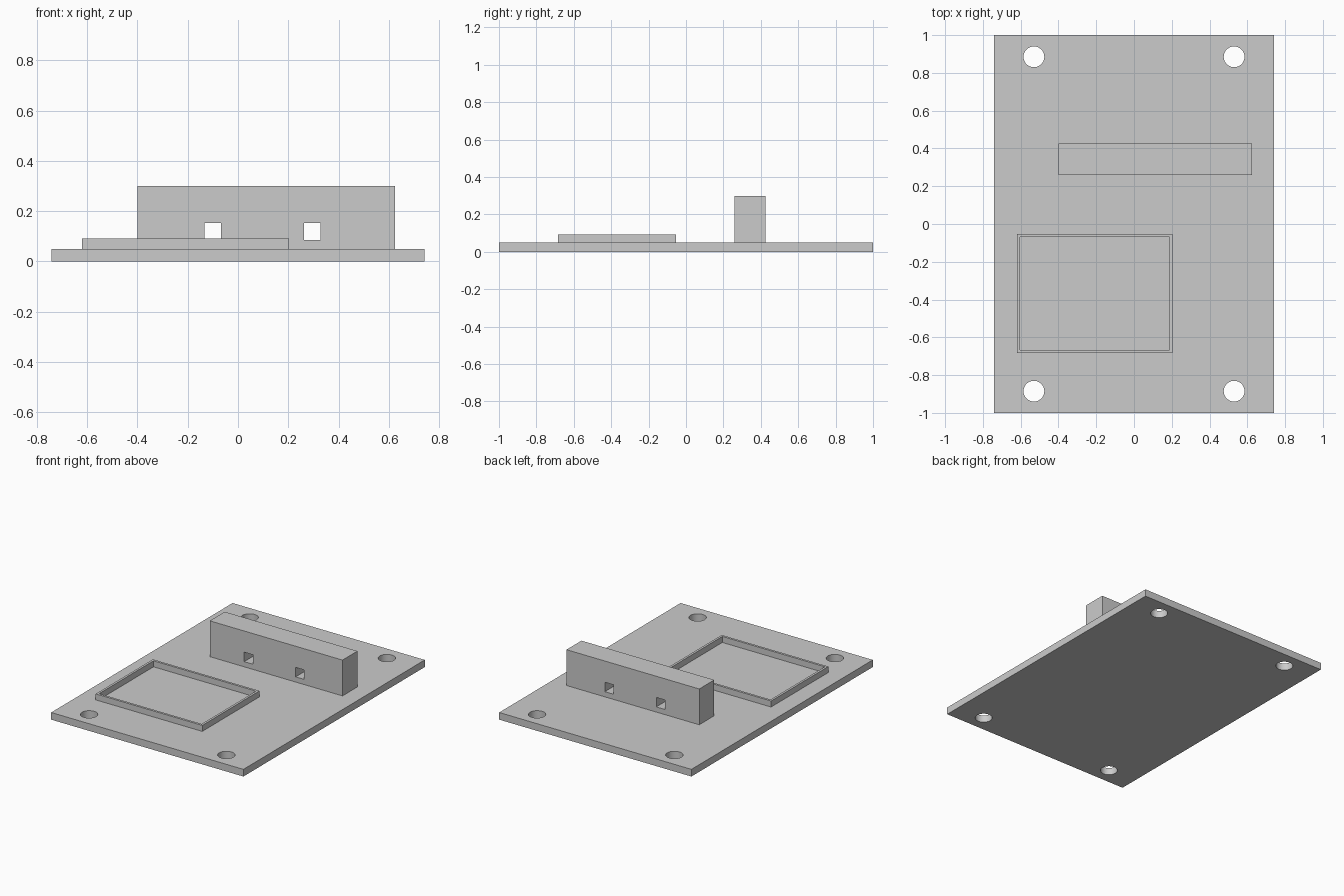
import bpy
import math

default = bpy.data.objects.get("Cube")
if default:
    bpy.data.objects.remove(default, do_unlink=True)

# One grey plastic for the whole model
GREY = (0.6, 0.6, 0.6, 1.0)
grey = bpy.data.materials.new("light grey")
grey.use_nodes = True
grey.diffuse_color = GREY
grey.node_tree.nodes["Principled BSDF"].inputs["Base Color"].default_value = GREY


def box(name, x, y, z):
    """Box spanning the (low, high) pairs x, y, z."""
    bpy.ops.mesh.primitive_cube_add(size=1, location=[sum(r) / 2 for r in (x, y, z)])
    obj = bpy.context.object
    obj.name = obj.data.name = name
    obj.scale = [r[1] - r[0] for r in (x, y, z)]
    bpy.ops.object.transform_apply(location=True, rotation=False, scale=True)
    obj.data.materials.append(grey)
    return obj


def cut(target, cutter):
    """Subtract the cutter from the target and discard it."""
    cutter.hide_render = True
    mod = target.modifiers.new("cut", 'BOOLEAN')
    mod.operation = 'DIFFERENCE'
    mod.solver = 'EXACT'
    mod.object = cutter
    bpy.ops.object.select_all(action='DESELECT')
    target.select_set(True)
    bpy.context.view_layer.objects.active = target
    bpy.ops.object.modifier_apply(modifier=mod.name)
    bpy.data.objects.remove(cutter, do_unlink=True)


TOP = 0.05

# Base plate with a round screw hole near each corner
plate = box("base_plate", (-0.742, 0.742), (-1, 1), (0, TOP))
for sx in (-1, 1):
    for sy in (-1, 1):
        bpy.ops.mesh.primitive_cylinder_add(
            vertices=48, radius=0.055, depth=0.3, location=(sx * 0.53, sy * 0.885, TOP / 2))
        drill = bpy.context.object
        drill.data.materials.append(grey)
        cut(plate, drill)
bpy.ops.object.shade_smooth_by_angle(angle=math.radians(30))

# Thin raised rectangular frame
frame = box("raised_frame", (-0.62, 0.203), (-0.684, -0.053), (TOP, 0.092))
cut(frame, box("frame_cutter", (-0.604, 0.187), (-0.668, -0.069), (0, 0.2)))

# Upright block with two square through holes
block = box("upright_block", (-0.4, 0.625), (0.26, 0.425), (TOP, 0.3))
for x in (-0.101, 0.296):
    cut(block, box("slot_cutter", (x - 0.033, x + 0.033), (0.1, 0.6), (0.086, 0.152)))
